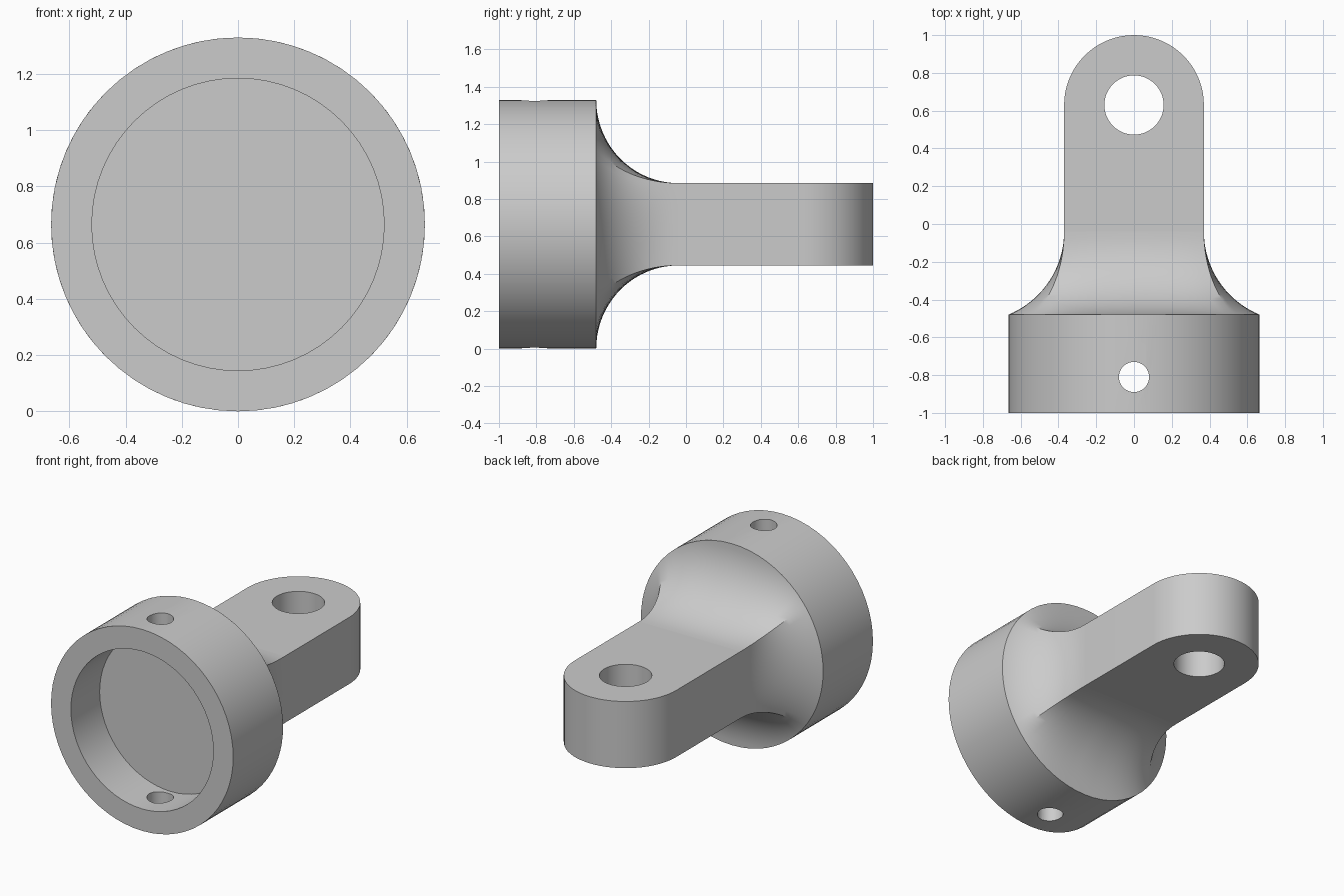
import bpy, bmesh, math
from mathutils import Vector, Matrix

if "Cube" in bpy.data.objects:
    bpy.data.objects.remove(bpy.data.objects["Cube"])

CZ = 0.665            # height of the main axis
R_CUP, R_BORE = 0.665, 0.52
HALF_W, HALF_H = 0.37, 0.22
Y_FRONT, Y_FLOOR, Y_SHOULDER, Y_NECK, Y_EYE = -1.0, -0.70, -0.48, -0.04, 0.63

grey = bpy.data.materials.new("grey_metal")
grey.diffuse_color = (0.6, 0.6, 0.6, 1)
grey.use_nodes = True
grey.node_tree.nodes["Principled BSDF"].inputs["Base Color"].default_value = grey.diffuse_color


def add_object(name, bm):
    bmesh.ops.recalc_face_normals(bm, faces=bm.faces)
    mesh = bpy.data.meshes.new(name)
    bm.to_mesh(mesh)
    bm.free()
    mesh.materials.append(grey)
    ob = bpy.data.objects.new(name, mesh)
    bpy.context.collection.objects.link(ob)
    return ob


def select(ob):
    bpy.ops.object.select_all(action='DESELECT')
    ob.select_set(True)
    bpy.context.view_layer.objects.active = ob


def smooth(ob):
    select(ob)
    bpy.ops.object.shade_smooth_by_angle(angle=math.radians(30))


def drill(ob, radius, y):
    """Cut a vertical through hole on the centre line."""
    bm = bmesh.new()
    bmesh.ops.create_cone(bm, cap_ends=True, segments=48, radius1=radius, radius2=radius,
                          depth=3, matrix=Matrix.Translation((0, y, CZ)))
    cutter = add_object("hole_cutter", bm)
    cutter.hide_render = True
    mod = ob.modifiers.new("hole", 'BOOLEAN')
    mod.operation = 'DIFFERENCE'
    mod.solver = 'EXACT'
    mod.object = cutter
    select(ob)
    bpy.ops.object.modifier_apply(modifier=mod.name)
    bpy.data.objects.remove(cutter)


# Cup: stacked rings with a blind bore and a cross-pin hole
bm = bmesh.new()
N = 64
rings = []
for r, y in [(R_BORE, Y_FLOOR), (R_BORE, Y_FRONT), (R_CUP, Y_FRONT), (R_CUP, Y_SHOULDER)]:
    rings.append([bm.verts.new((r * math.cos(2 * math.pi * i / N), y,
                                CZ + r * math.sin(2 * math.pi * i / N))) for i in range(N)])
for a, b in zip(rings, rings[1:]):
    for i in range(N):
        j = (i + 1) % N
        bm.faces.new((a[i], a[j], b[j], b[i]))
bm.faces.new(rings[0])
bm.faces.new(rings[-1])
cup = add_object("cup", bm)
drill(cup, 0.08, -0.81)
smooth(cup)

# Neck: concave blend from the round shoulder to the rectangular bar
corner = math.atan2(0.40, 0.53)
STEPS, RINGS = 16, 20
pairs = []            # matching (rectangle point, circle point) around the section
corners = [(HALF_W, -HALF_H, -corner), (HALF_W, HALF_H, corner),
           (-HALF_W, HALF_H, math.pi - corner), (-HALF_W, -HALF_H, math.pi + corner),
           (HALF_W, -HALF_H, 2 * math.pi - corner)]
for (x0, z0, a0), (x1, z1, a1) in zip(corners, corners[1:]):
    for i in range(STEPS):
        t = i / STEPS
        a = a0 + (a1 - a0) * t
        rect = Vector((x0 + (x1 - x0) * t, z0 + (z1 - z0) * t))
        pairs.append((rect, Vector((math.cos(a), math.sin(a))) * R_CUP))
length = Y_NECK - Y_SHOULDER
bm = bmesh.new()
rings = []
for k in range(RINGS + 1):
    u = length * math.sin(math.pi / 2 * k / RINGS)
    ring = []
    for rect, circ in pairs:
        d = min((circ - rect).length, length)
        rad = (d * d + length * length) / (2 * d)
        g = (rad - math.sqrt(max(rad * rad - u * u, 0))) / d
        p = rect.lerp(circ, g)
        ring.append(bm.verts.new((p.x, Y_NECK - u, CZ + p.y)))
    rings.append(ring)
for a, b in zip(rings, rings[1:]):
    for i in range(len(a)):
        j = (i + 1) % len(a)
        bm.faces.new((a[i], a[j], b[j], b[i]))
smooth(add_object("neck", bm))

# Bar: flat lug with a rounded end and an eye hole
bm = bmesh.new()
outline = [(-HALF_W, Y_NECK), (HALF_W, Y_NECK)]
outline += [(HALF_W * math.cos(math.pi * i / 32), Y_EYE + HALF_W * math.sin(math.pi * i / 32))
            for i in range(33)]
base = bm.faces.new([bm.verts.new((x, y, CZ - HALF_H)) for x, y in outline])
top = bmesh.ops.extrude_face_region(bm, geom=[base])
bmesh.ops.translate(bm, vec=(0, 0, 2 * HALF_H),
                    verts=[g for g in top["geom"] if isinstance(g, bmesh.types.BMVert)])
bar = add_object("eye_bar", bm)
drill(bar, 0.157, Y_EYE)
smooth(bar)
